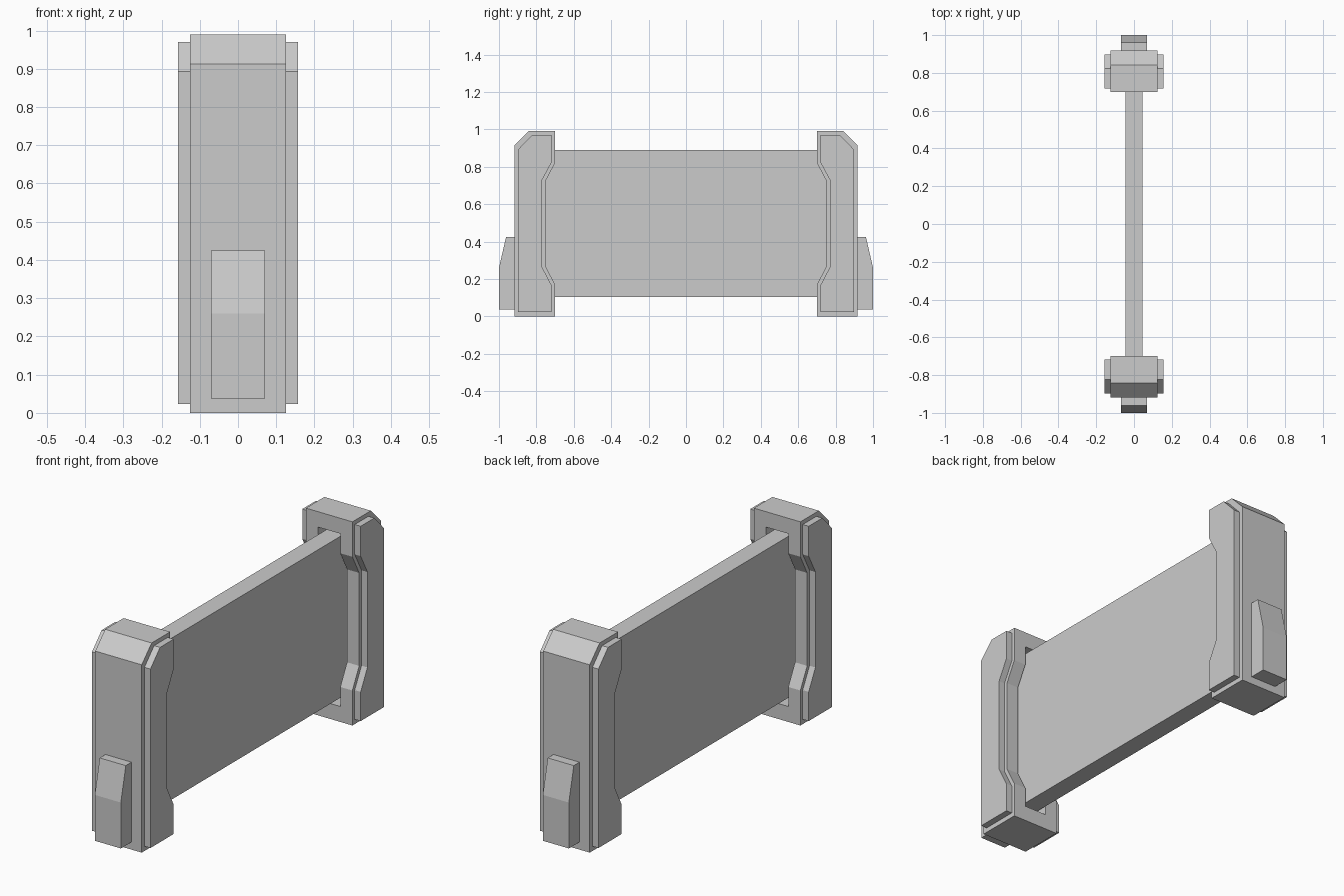
import bpy, bmesh

if "Cube" in bpy.data.objects:
    bpy.data.objects.remove(bpy.data.objects["Cube"])


def extrude_profile(name, pts, x0, x1, side=1):
    """Extrude a (y, z) outline from x0 to x1; side=-1 flips it to -y."""
    bm = bmesh.new()
    face = bm.faces.new([bm.verts.new((x0, y * side, z)) for y, z in pts])
    ext = bmesh.ops.extrude_face_region(bm, geom=[face])
    verts = [g for g in ext["geom"] if isinstance(g, bmesh.types.BMVert)]
    bmesh.ops.translate(bm, verts=verts, vec=(x1 - x0, 0, 0))
    bmesh.ops.recalc_face_normals(bm, faces=bm.faces)
    mesh = bpy.data.meshes.new(name)
    bm.to_mesh(mesh)
    bm.free()
    obj = bpy.data.objects.new(name, mesh)
    bpy.context.collection.objects.link(obj)
    return obj


def rect(y0, y1, z0, z1):
    return [(y0, z0), (y1, z0), (y1, z1), (y0, z1)]


POST = [(0.70, 0), (0.918, 0), (0.918, 0.913), (0.842, 0.99), (0.70, 0.99),
        (0.70, 0.82), (0.752, 0.722), (0.752, 0.27), (0.70, 0.17)]
PLATE = [(0.718, 0.023), (0.897, 0.023), (0.897, 0.893), (0.823, 0.97), (0.718, 0.97),
         (0.718, 0.825), (0.77, 0.728), (0.77, 0.264), (0.718, 0.165)]
LATCH = [(0.915, 0.037), (1.0, 0.037), (1.0, 0.26), (0.962, 0.425), (0.915, 0.425)]

# Central panel, seated in the post slots
extrude_profile("panel", rect(-0.82, 0.82, 0.105, 0.89), -0.045, 0.045)

for side, label in ((-1, "front"), (1, "back")):
    # Post with a slot in its inner face
    post = extrude_profile(label + "_post", POST, -0.125, 0.125, side)
    cutter = extrude_profile("slot_cutter", rect(0.6, 0.84, 0.075, 0.915), -0.06, 0.06, side)
    cutter.hide_render = True
    mod = post.modifiers.new("slot", 'BOOLEAN')
    mod.operation = 'DIFFERENCE'
    mod.solver = 'EXACT'
    mod.object = cutter
    bpy.context.view_layer.objects.active = post
    bpy.ops.object.modifier_apply(modifier=mod.name)
    bpy.data.objects.remove(cutter)

    # Raised plates on both sides of the post
    for sx, hand in ((-1, "left"), (1, "right")):
        extrude_profile(f"{label}_{hand}_plate", PLATE, sx * 0.123, sx * 0.157, side)

    # Wedge on the outer face
    extrude_profile(label + "_wedge", LATCH, -0.07, 0.07, side)
